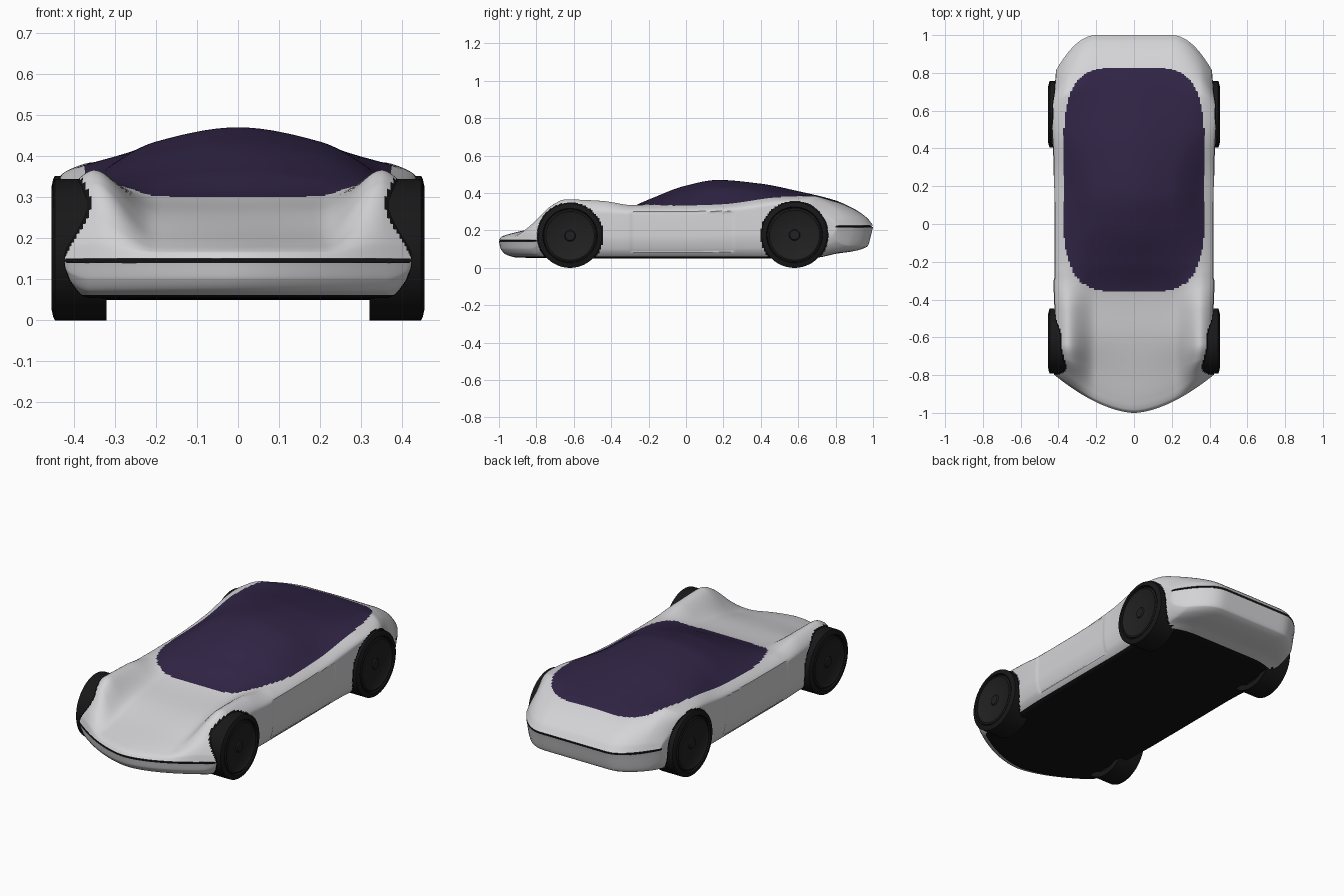
import bpy, bmesh, math
from mathutils import Vector

cube = bpy.data.objects.get("Cube")
if cube:
    bpy.data.objects.remove(cube, do_unlink=True)


def material(name, r, g, b, rough=0.5):
    m = bpy.data.materials.new(name)
    m.diffuse_color = (r, g, b, 1)
    m.use_nodes = True
    node = m.node_tree.nodes["Principled BSDF"]
    node.inputs["Base Color"].default_value = (r, g, b, 1)
    node.inputs["Roughness"].default_value = rough
    return m


PAINT = material("silver white paint", 0.66, 0.66, 0.68)
GLASS = material("dark violet glass", 0.03, 0.018, 0.06)
BLACK = material("black trim", 0.006, 0.006, 0.006)
TYRE = material("tyre rubber", 0.009, 0.009, 0.009)
RIM = material("dark rim", 0.015, 0.015, 0.015)


def curve(keys):
    """Smooth monotone interpolation through (position, value) keys."""
    xs, ys = zip(*keys)
    last = len(xs) - 1
    d = [(ys[i + 1] - ys[i]) / (xs[i + 1] - xs[i]) for i in range(last)]
    m = [d[0]]
    for a, b in zip(d, d[1:]):
        m.append(2 * a * b / (a + b) if a * b > 0 else 0)
    m.append(d[-1])

    def value(x):
        i = 0
        while i < last - 1 and x > xs[i + 1]:
            i += 1
        h = xs[i + 1] - xs[i]
        s = (x - xs[i]) / h
        u = 1 - s
        return (ys[i] * (1 + 2 * s) * u * u + m[i] * h * s * u * u
                + ys[i + 1] * s * s * (3 - 2 * s) - m[i + 1] * h * s * s * u)
    return value


def smooth(a, b, x):
    s = min(1, max(0, (x - a) / (b - a)))
    return s * s * (3 - 2 * s)


def make_object(name, bm, materials):
    me = bpy.data.meshes.new(name)
    bm.to_mesh(me)
    bm.free()
    for m in materials:
        me.materials.append(m)
    ob = bpy.data.objects.new(name, me)
    bpy.context.collection.objects.link(ob)
    bpy.ops.object.select_all(action="DESELECT")
    ob.select_set(True)
    bpy.context.view_layer.objects.active = ob
    bpy.ops.object.shade_smooth_by_angle(angle=math.radians(35))
    return ob


# Lengthwise lines of the body: centre, fender crest, shoulder, floor, width
centre = curve([(-1, .15), (-.985, .167), (-.93, .185), (-.8, .215), (-.6, .262),
                (-.36, .3), (-.2, .365), (0, .44), (.17, .47), (.4, .45), (.6, .41),
                (.8, .36), (.9, .315), (.97, .265), (1, .227)])
roof_drop = curve([(-1, 0), (-.6, -.003), (-.36, 0), (0, .03), (.17, .035),
                   (.4, .025), (.8, .005), (1, 0)])
crest = curve([(-1, .15), (-.985, .19), (-.93, .25), (-.8, .335), (-.66, .366),
               (-.45, .358), (-.28, .335), (0, .345), (.2, .352), (.5, .385),
               (.7, .385), (.8, .36), (.9, .315), (.97, .265), (1, .227)])
shoulder = curve([(-1, .149), (-.985, .18), (-.93, .22), (-.8, .27), (-.62, .3),
                  (-.3, .29), (0, .29), (.3, .31), (.58, .345), (.75, .33),
                  (.9, .28), (.97, .25), (1, .226)])
floor = curve([(-1, .14), (-.99, .1), (-.96, .07), (-.9, .055), (-.5, .05), (.5, .05),
               (.7, .055), (.8, .075), (.9, .09), (.97, .115), (1, .217)])
width = curve([(-1, .42), (-.8, .42), (-.6, .413), (-.3, .423), (.3, .423),
               (.58, .435), (.8, .425), (1, .41)])

STATIONS, STEPS = 300, 12
WHEELS = (("front", -.62, .172), ("rear", .58, .176))


def section(t):
    """Closed cross-section, from the floor centre round and back."""
    w, zs, zf = width(t), shoulder(t), floor(t)
    half = [(0, zf), (w - .06, zf), (w - .01, zf + .2 * (zs - zf)),
            (w + .003, (zs + zf) / 2), (w, zs), (.35, crest(t)),
            (.2, centre(t) - roof_drop(t))]
    pts = half + [(0, centre(t))] + [(-x, z) for x, z in reversed(half)]
    knots = [0]
    for p, q in zip(pts, pts[1:]):
        knots.append(knots[-1] + math.dist(p, q))
    cx = curve([(k, p[0]) for k, p in zip(knots, pts)])
    cz = curve([(k, p[1]) for k, p in zip(knots, pts)])
    ring = []
    for a, b in zip(knots, knots[1:]):
        for j in range(STEPS):
            k = a + (b - a) * j / STEPS
            ring.append((cx(k), cz(k)))
    return ring


def place(x, t, z):
    """Sweep the nose and tail corners back, and recess the doors."""
    a = abs(x)
    nose = .2 * (a / .42) ** 1.7 * (1 - smooth(-1, -.55, t))
    tail = .2 * (max(0, a - .2) / .22) ** 2 * smooth(.55, 1, t)
    y = t + nose - tail
    if -.29 < y < .25 and .085 < z < .3 and a > .39:
        x -= math.copysign(.004, x)
    return x, y, z


# Body shell
bm = bmesh.new()
rings = []
for i in range(STATIONS + 1):
    t = -math.cos(math.pi * i / STATIONS)
    rings.append([bm.verts.new(place(x, t, z)) for x, z in section(t)])
n = len(rings[0])
for r0, r1 in zip(rings, rings[1:]):
    for j in range(n):
        k = (j + 1) % n
        bm.faces.new((r0[j], r0[k], r1[k], r1[j]))
bm.faces.new(rings[0])
bm.faces.new(rings[-1])

# Clean cuts for the sill and the light strips
for z in (.062, .14, .15, .217, .227):
    bmesh.ops.bisect_plane(bm, geom=bm.verts[:] + bm.edges[:] + bm.faces[:],
                           plane_co=(0, 0, z), plane_no=(0, 0, 1), dist=1e-5)
bmesh.ops.recalc_face_normals(bm, faces=bm.faces[:])

for f in bm.faces:
    x, y, z = f.calc_center_median()
    in_arch = abs(x) > .34 and any(math.hypot(y - wy, z - r) < r + .006
                                   for _, wy, r in WHEELS)
    strip = (y < -.8 and .14 <= z <= .15) or (y > .8 and .217 <= z <= .227)
    sill = z < .062 and y < .78
    canopy = (x / .375) ** 4 + ((y - .235) / .595) ** 4 < 1
    if in_arch or strip or sill:
        f.material_index = 2
    elif canopy and z > .25 and f.normal.z > 0:
        f.material_index = 1
make_object("body_shell", bm, (PAINT, GLASS, BLACK))


# Wheels: a lathed tyre and rim about the axle
def lathe(name, profile, centre_point, side, mat):
    bm = bmesh.new()
    verts = [bm.verts.new((side * x, 0, r)) for r, x in profile]
    edges = [bm.edges.new(pair) for pair in zip(verts, verts[1:])]
    bmesh.ops.spin(bm, geom=verts + edges, cent=(0, 0, 0), axis=(1, 0, 0),
                   angle=math.tau, steps=72, use_merge=True)
    bmesh.ops.remove_doubles(bm, verts=bm.verts[:], dist=1e-5)
    bmesh.ops.recalc_face_normals(bm, faces=bm.faces[:])
    ob = make_object(name, bm, (mat,))
    ob.location = Vector(centre_point)


for end, wy, r in WHEELS:
    for side, label in ((1, "left"), (-1, "right")):
        hub = (0, wy, r)
        lathe(f"{end}_{label}_tyre",
              [(0, .335), (r - .04, .335), (r - .03, .32), (r, .32), (r, .446),
               (r - .008, .45), (r - .026, .454), (r - .03, .44), (0, .44)],
              hub, side, TYRE)
        lathe(f"{end}_{label}_rim",
              [(0, .43), (r - .034, .43), (r - .034, .45), (r - .042, .453),
               (r - .052, .446), (.03, .443), (.025, .449), (0, .449)],
              hub, side, RIM)
